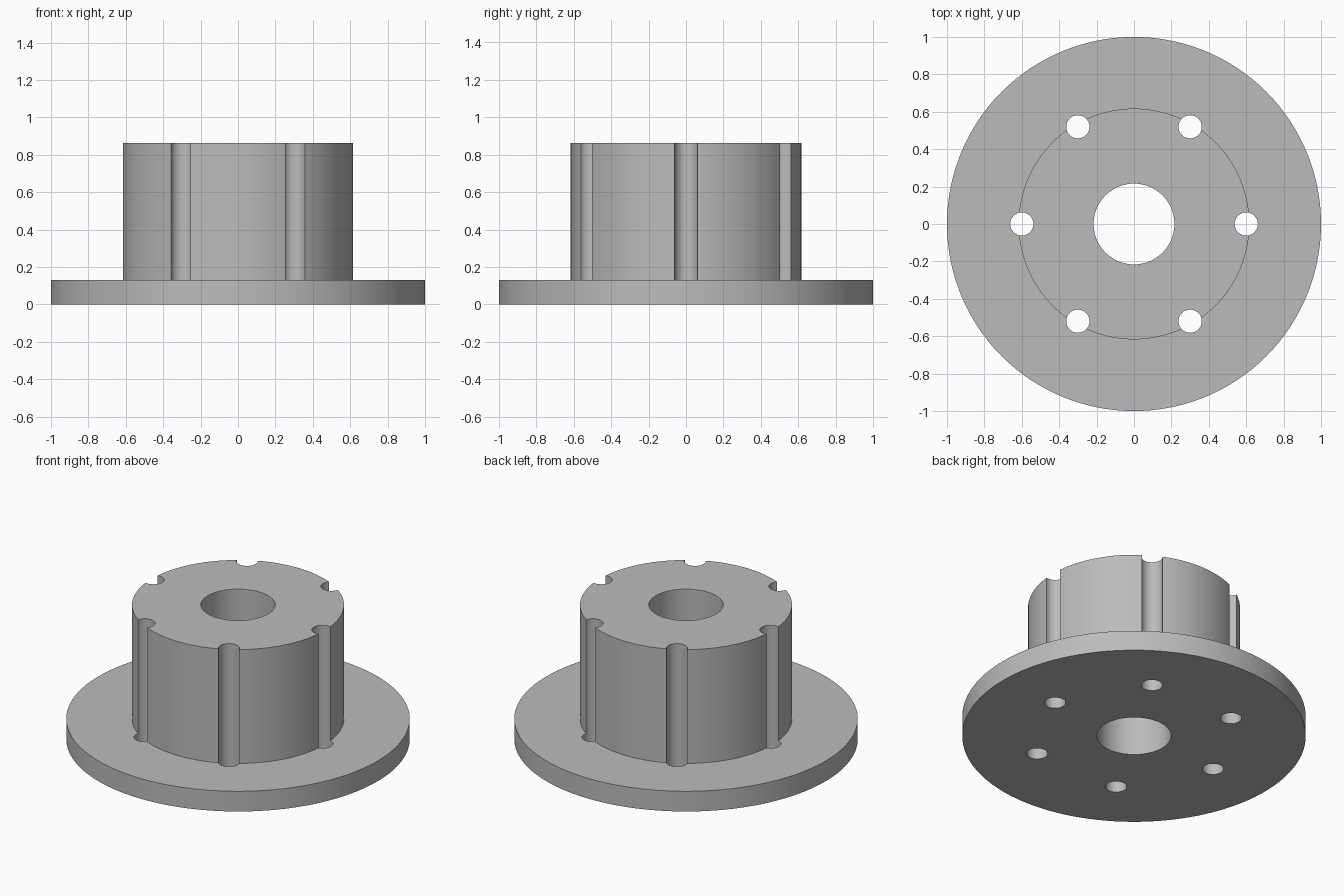
import bpy
import bmesh
from math import cos, sin, pi, radians
from mathutils import Matrix

cube = bpy.data.objects.get("Cube")
if cube:
    bpy.data.objects.remove(cube, do_unlink=True)

FLANGE_RADIUS, FLANGE_TOP = 1.0, 0.13
HUB_RADIUS, HUB_TOP = 0.617, 0.862
BORE_RADIUS = 0.216
HOLE_RADIUS, HOLE_CIRCLE, HOLE_COUNT = 0.062, 0.6, 6
SEGMENTS = 128

grey = bpy.data.materials.new("machined grey")
grey.use_nodes = True
colour = (0.5, 0.5, 0.5, 1)
grey.diffuse_color = colour
grey.node_tree.nodes["Principled BSDF"].inputs["Base Color"].default_value = colour


def make_object(name, bm):
    bmesh.ops.recalc_face_normals(bm, faces=bm.faces)
    mesh = bpy.data.meshes.new(name)
    bm.to_mesh(mesh)
    bm.free()
    obj = bpy.data.objects.new(name, mesh)
    bpy.context.collection.objects.link(obj)
    mesh.materials.append(grey)
    return obj


# Flanged hub: closed cross-section revolved around the bore
profile = [(BORE_RADIUS, 0), (FLANGE_RADIUS, 0), (FLANGE_RADIUS, FLANGE_TOP),
           (HUB_RADIUS, FLANGE_TOP), (HUB_RADIUS, HUB_TOP), (BORE_RADIUS, HUB_TOP)]
bm = bmesh.new()
rings = []
for i in range(SEGMENTS):
    a = 2 * pi * i / SEGMENTS
    rings.append([bm.verts.new((r * cos(a), r * sin(a), z)) for r, z in profile])
for i, ring in enumerate(rings):
    following = rings[(i + 1) % SEGMENTS]
    for j in range(len(profile)):
        k = (j + 1) % len(profile)
        bm.faces.new((ring[j], following[j], following[k], ring[k]))
hub = make_object("flanged_hub", bm)

# Bolt holes: drilled through the flange, leaving grooves down the hub wall
bm = bmesh.new()
for i in range(HOLE_COUNT):
    a = 2 * pi * i / HOLE_COUNT
    bmesh.ops.create_cone(
        bm, cap_ends=True, segments=32, radius1=HOLE_RADIUS, radius2=HOLE_RADIUS, depth=2,
        matrix=Matrix.Translation((HOLE_CIRCLE * cos(a), HOLE_CIRCLE * sin(a), HUB_TOP / 2)))
drill = make_object("bolt_hole_cutter", bm)
drill.hide_render = True

bpy.ops.object.select_all(action="DESELECT")
hub.select_set(True)
bpy.context.view_layer.objects.active = hub
cut = hub.modifiers.new("bolt holes", "BOOLEAN")
cut.operation = "DIFFERENCE"
cut.solver = "EXACT"
cut.object = drill
bpy.ops.object.modifier_apply(modifier=cut.name)
bpy.data.objects.remove(drill, do_unlink=True)

bpy.ops.object.shade_smooth_by_angle(angle=radians(30))
